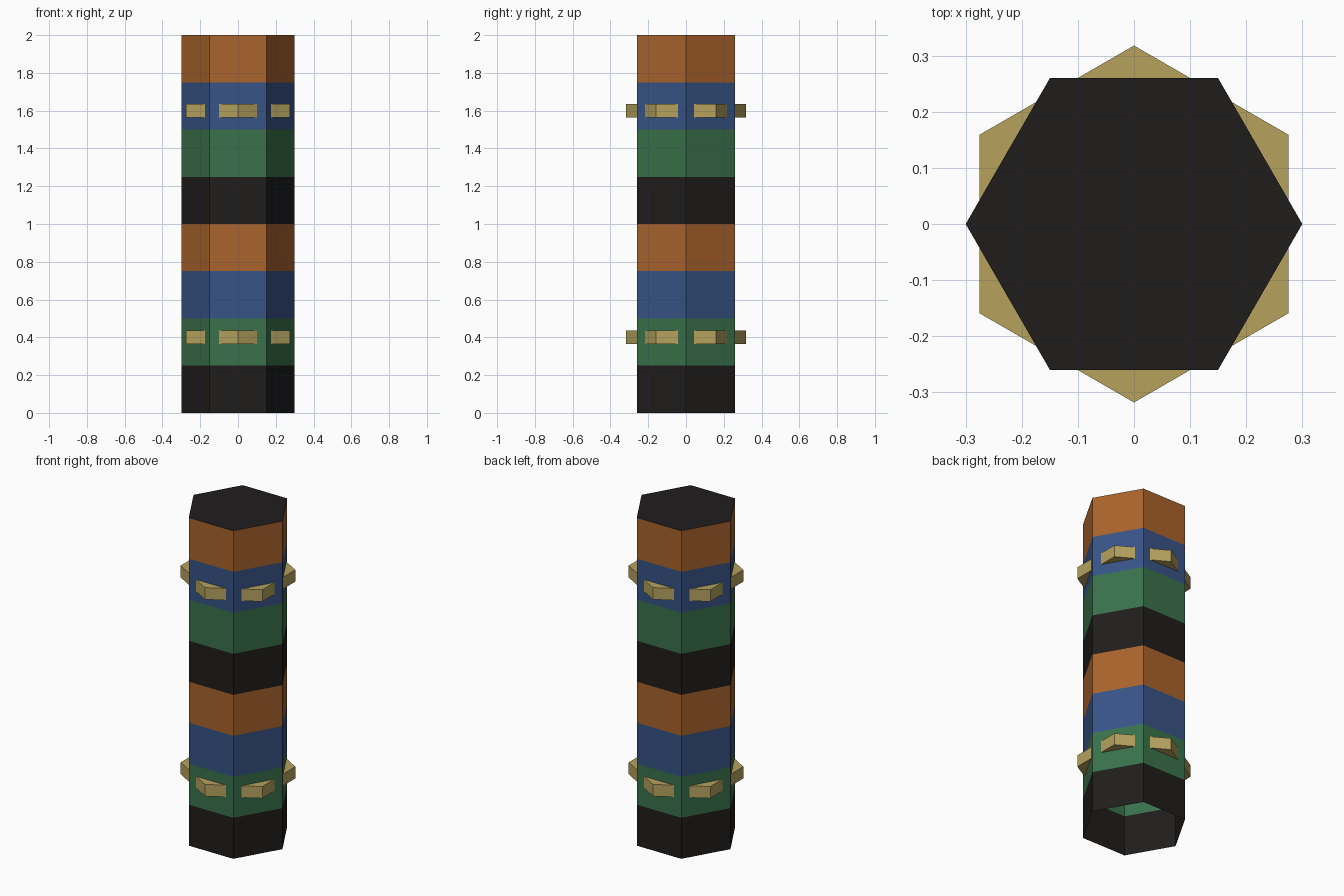
import bpy, bmesh
from math import sin, cos, pi

if "Cube" in bpy.data.objects:
    bpy.data.objects.remove(bpy.data.objects["Cube"])


def material(name, rgb):
    # sRGB 0-255 to linear
    m = bpy.data.materials.new(name)
    m.diffuse_color = [(c / 255) ** 2.2 for c in rgb] + [1]
    m.use_nodes = True
    m.node_tree.nodes["Principled BSDF"].inputs["Base Color"].default_value = m.diffuse_color
    return m


BANDS = [material("black", (37, 35, 34)), material("green", (60, 112, 76)),
         material("blue", (58, 84, 132)), material("orange", (168, 99, 48))]
GOLD = material("gold", (180, 161, 94))


def hex_ring(bm, radius, z, turn=0.0):
    return [bm.verts.new((radius * cos(turn + i * pi / 3), radius * sin(turn + i * pi / 3), z))
            for i in range(6)]


def hex_column(name, radius, levels, mats, turn=0.0, top=None, bottom=None):
    """Stacked hexagonal walls; top and bottom give the cap's material slot, None leaves it open."""
    bm = bmesh.new()
    rings = [hex_ring(bm, radius, z, turn) for z in levels]
    for k, (a, b) in enumerate(zip(rings, rings[1:])):
        for i in range(6):
            j = (i + 1) % 6
            bm.faces.new((a[i], a[j], b[j], b[i])).material_index = k % len(mats)
    if top is not None:
        bm.faces.new(rings[-1]).material_index = top
    if bottom is not None:
        bm.faces.new(rings[0][::-1]).material_index = bottom
    mesh = bpy.data.meshes.new(name)
    bm.to_mesh(mesh)
    bm.free()
    for m in mats:
        mesh.materials.append(m)
    obj = bpy.data.objects.new(name, mesh)
    bpy.context.collection.objects.link(obj)
    return obj


# Striped column: eight bands, black lid, open underneath
hex_column("striped_column", 0.30, [i * 0.25 for i in range(9)], BANDS, top=0)

# Gold collars, turned so their corners poke through the column's flats
for name, z in (("lower_collar", 0.4), ("upper_collar", 1.6)):
    hex_column(name, 0.318, [z - 0.036, z + 0.036], [GOLD], turn=pi / 6, top=0, bottom=0)
